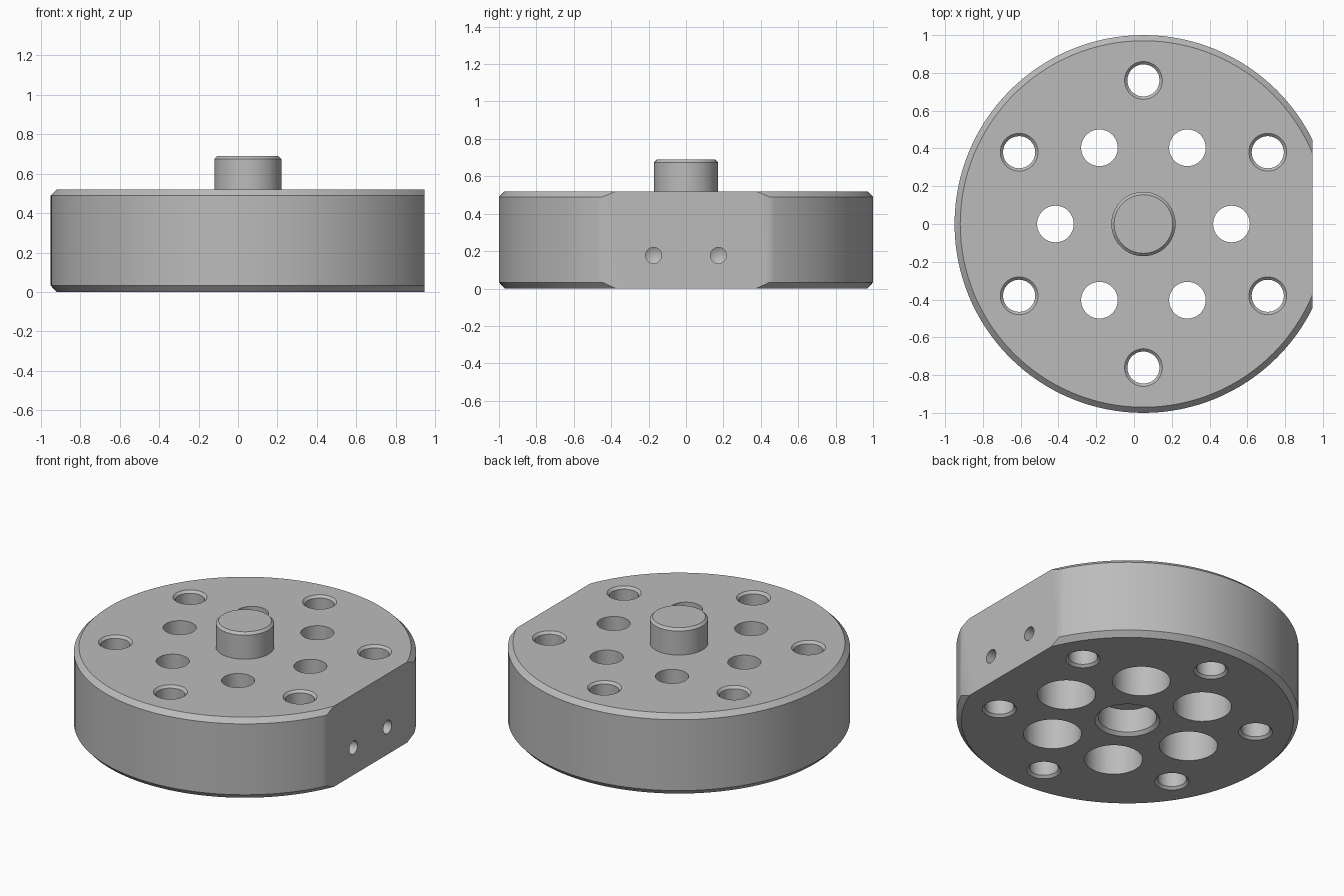
import bpy, bmesh, math
from mathutils import Matrix, Vector

cube = bpy.data.objects.get("Cube")
if cube:
    bpy.data.objects.remove(cube, do_unlink=True)

CX = 0.05        # axis of the disc
HEIGHT = 0.52    # disc thickness
FLAT_X = 0.945   # side flat

steel = bpy.data.materials.new("grey_steel")
steel.use_nodes = True
steel.diffuse_color = (0.5, 0.5, 0.5, 1)
steel.node_tree.nodes["Principled BSDF"].inputs["Base Color"].default_value = (0.5, 0.5, 0.5, 1)


def lathe(bm, profile, matrix, steps):
    """Revolve an (r, z) profile about z, then place it with matrix."""
    part = bmesh.new()
    verts = [part.verts.new((r, 0, z)) for r, z in profile]
    edges = [part.edges.new(pair) for pair in zip(verts, verts[1:])]
    bmesh.ops.spin(part, geom=verts + edges, cent=(0, 0, 0), axis=(0, 0, 1),
                   angle=math.tau, steps=steps)
    bmesh.ops.remove_doubles(part, verts=part.verts[:], dist=0.0002)
    bmesh.ops.recalc_face_normals(part, faces=part.faces[:])
    part.transform(matrix)
    temp = bpy.data.meshes.new("temp")
    part.to_mesh(temp)
    part.free()
    bm.from_mesh(temp)
    bpy.data.meshes.remove(temp)


def make_object(name, bm):
    mesh = bpy.data.meshes.new(name)
    bm.to_mesh(mesh)
    bm.free()
    mesh.materials.append(steel)
    obj = bpy.data.objects.new(name, mesh)
    bpy.context.collection.objects.link(obj)
    return obj


def polar(radius, degrees):
    a = math.radians(degrees)
    return Matrix.Translation((CX + radius * math.cos(a), radius * math.sin(a), 0))


# Chamfered disc with central boss above and blind socket below
bm = bmesh.new()
lathe(bm, [(0, 0.17), (0.17, 0.17), (0.17, 0.02), (0.19, 0),
           (0.97, 0), (1, 0.033), (1, HEIGHT - 0.03), (0.97, HEIGHT),
           (0.17, HEIGHT), (0.17, 0.675), (0.155, 0.69), (0, 0.69)],
      Matrix.Translation((CX, 0, 0)), 128)

# Side flat
cut = bmesh.ops.bisect_plane(bm, geom=bm.verts[:] + bm.edges[:] + bm.faces[:],
                             plane_co=(FLAT_X, 0, 0), plane_no=(1, 0, 0), clear_outer=True)
rim = [e for e in cut["geom_cut"] if isinstance(e, bmesh.types.BMEdge)]
bmesh.ops.contextual_create(bm, geom=rim)
bmesh.ops.recalc_face_normals(bm, faces=bm.faces[:])
body = make_object("hub_disc", bm)

# Hole cutters
bm = bmesh.new()
lip = 0.01
countersunk = [(0, -lip), (0.11, -lip), (0.085, 0.015), (0.085, HEIGHT - 0.015),
               (0.11, HEIGHT + lip), (0, HEIGHT + lip)]
counterbored = [(0, -lip), (0.17, -lip), (0.17, 0.3), (0.097, 0.3),
                (0.097, HEIGHT + lip), (0, HEIGHT + lip)]
for i in range(6):
    lathe(bm, countersunk, polar(0.76, 30 + 60 * i), 48)
    lathe(bm, counterbored, polar(0.466, 60 * i), 48)

# Blind drill holes in the side flat, with conical ends
drill = [(0, -lip), (0.043, -lip), (0.043, 0.25), (0, 0.275)]
for y in (-0.173, 0.173):
    aim = Vector((-1, 0, 0)).to_track_quat('Z', 'Y').to_matrix().to_4x4()
    lathe(bm, drill, Matrix.Translation((FLAT_X, y, 0.177)) @ aim, 32)
cutters = make_object("hole_cutters", bm)
cutters.hide_render = True

# Cut, then shade
mod = body.modifiers.new("holes", 'BOOLEAN')
mod.operation = 'DIFFERENCE'
mod.solver = 'EXACT'
mod.object = cutters
for obj in bpy.context.selected_objects:
    obj.select_set(False)
bpy.context.view_layer.objects.active = body
body.select_set(True)
bpy.ops.object.modifier_apply(modifier=mod.name)
bpy.data.objects.remove(cutters, do_unlink=True)
bpy.ops.object.shade_smooth_by_angle(angle=math.radians(30))
